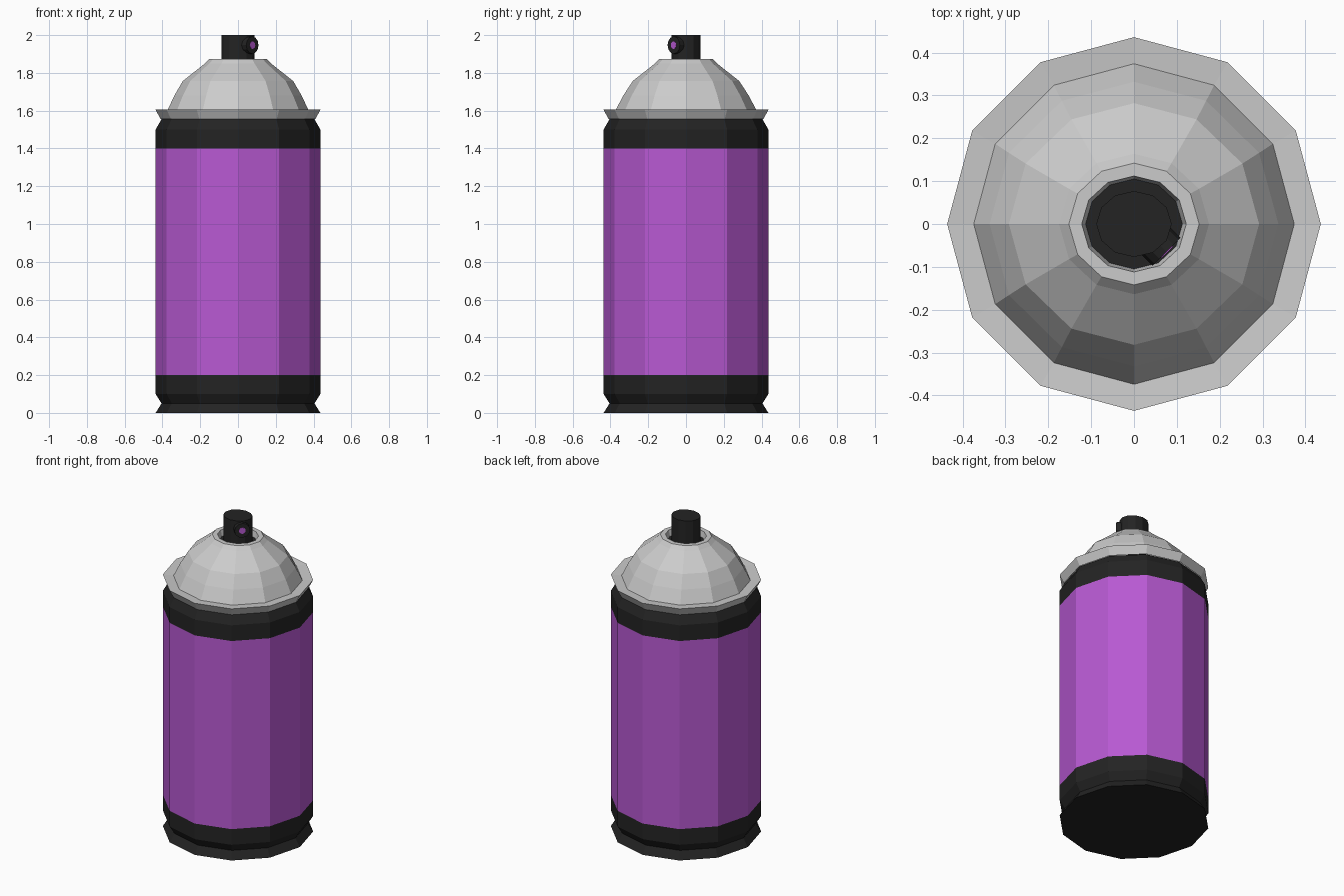
import bpy, math
from mathutils import Vector

if "Cube" in bpy.data.objects:
    bpy.data.objects.remove(bpy.data.objects["Cube"])

SIDES = 12


def material(name, color):
    m = bpy.data.materials.new(name)
    m.diffuse_color = (*color, 1)
    m.use_nodes = True
    m.node_tree.nodes["Principled BSDF"].inputs["Base Color"].default_value = m.diffuse_color
    return m


black = material("black", (0.017, 0.017, 0.017))
purple = material("purple", (0.48, 0.10, 0.65))


def loft(name, rings, mat=None, bottom=False, top=False):
    """Stack of elliptical rings (rx, ry, z), listed so the outside faces out."""
    verts, faces = [], []
    for rx, ry, z in rings:
        for k in range(SIDES):
            a = 2 * math.pi * k / SIDES
            verts.append((rx * math.cos(a), ry * math.sin(a), z))
    for i in range(len(rings) - 1):
        for k in range(SIDES):
            a, b = i * SIDES + k, i * SIDES + (k + 1) % SIDES
            faces.append((a, b, b + SIDES, a + SIDES))
    if bottom:
        faces.append(tuple(reversed(range(SIDES))))
    if top:
        start = (len(rings) - 1) * SIDES
        faces.append(tuple(range(start, start + SIDES)))
    me = bpy.data.meshes.new(name)
    me.from_pydata(verts, [], faces)
    if mat:
        me.materials.append(mat)
    ob = bpy.data.objects.new(name, me)
    bpy.context.collection.objects.link(ob)
    return ob


R, N = 0.436, 0.405  # can radius and crimped neck radius

# Can body: black base, purple label, black shoulder
loft("base_band", [(R, R, 0), (N, N, 0.05), (R, R, 0.10), (R, R, 0.20)], black, bottom=True)
loft("label", [(R, R, 0.20), (R, R, 1.40)], purple)
loft("shoulder_band", [(R, R, 1.40), (R, R, 1.50), (N, N, 1.555)], black)

# Metal rim, dome and the recess around the nozzle
loft("metal_dome", [
    (0.41, 0.41, 1.555), (R, R, 1.605), (0.374, 0.374, 1.60),
    (0.337, 0.332, 1.68), (0.292, 0.282, 1.757), (0.175, 0.164, 1.85),
    (0.152, 0.142, 1.873), (0.122, 0.112, 1.873), (0.113, 0.105, 1.835)])
loft("recess_floor", [(0.113, 0.105, 1.835), (0.085, 0.075, 1.835)], black)

# Push button
loft("nozzle", [(0.088, 0.077, 1.835), (0.088, 0.077, 2.0)], black, bottom=True, top=True)

# Spray tip pointing to the front right, with a coloured outlet
aim = Vector((1, -1, 0)).normalized()
tip = loft("spray_tip", [(0.046, 0.046, -0.04), (0.046, 0.046, 0)], black, bottom=True, top=True)
outlet = loft("spray_outlet", [(0.02, 0.02, -0.005), (0.02, 0.02, 0.002)], purple, top=True)
for ob in (tip, outlet):
    ob.rotation_mode = 'QUATERNION'
    ob.rotation_quaternion = aim.to_track_quat('Z', 'Y')
    ob.location = (0.076, -0.065, 1.947)
